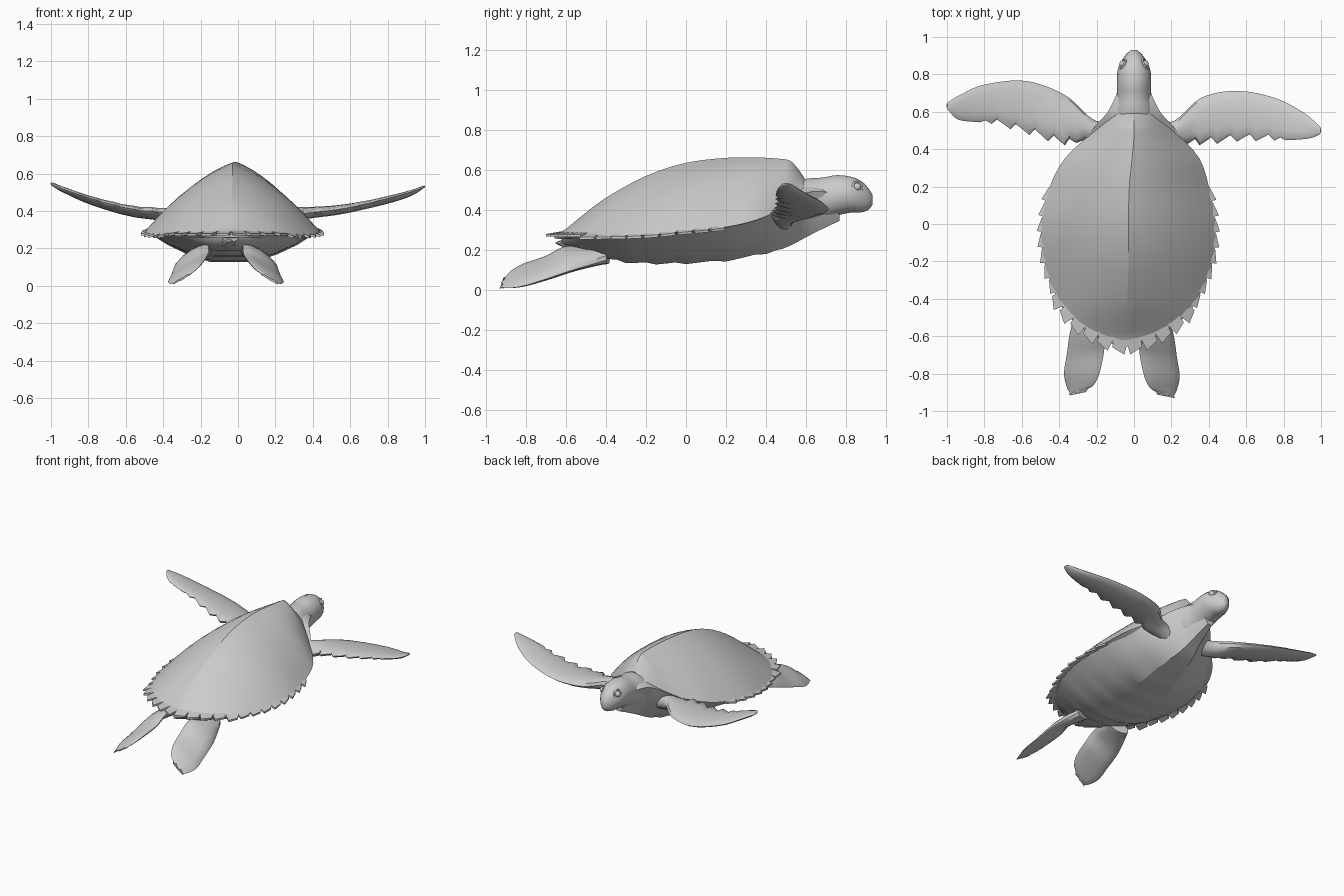
import bpy, bmesh, math
from mathutils import Vector as V

if "Cube" in bpy.data.objects:
    bpy.data.objects.remove(bpy.data.objects["Cube"])


def spline(rows, steps):
    """Catmull-Rom resampling of table rows."""
    out, n = [], len(rows)
    for i in range(n - 1):
        p0, p1, p2, p3 = rows[max(i - 1, 0)], rows[i], rows[i + 1], rows[min(i + 2, n - 1)]
        for k in range(steps):
            t = k / steps
            out.append([0.5 * (2 * b + (c - a) * t + (2 * a - 5 * b + 4 * c - d) * t * t
                               + (3 * b - a - 3 * c + d) * t ** 3)
                        for a, b, c, d in zip(p0, p1, p2, p3)])
    out.append(list(rows[-1]))
    return out


def finish(name, bm, angle=30):
    bmesh.ops.recalc_face_normals(bm, faces=bm.faces)
    me = bpy.data.meshes.new(name)
    bm.to_mesh(me)
    bm.free()
    ob = bpy.data.objects.new(name, me)
    bpy.context.collection.objects.link(ob)
    bpy.ops.object.select_all(action='DESELECT')
    ob.select_set(True)
    bpy.context.view_layer.objects.active = ob
    bpy.ops.object.shade_smooth_by_angle(angle=math.radians(angle))
    return ob


def loft(name, rings, angle=30):
    bm = bmesh.new()
    vs = [[bm.verts.new(p) for p in r] for r in rings]
    n = len(vs[0])
    for a, b in zip(vs, vs[1:]):
        for j in range(n):
            bm.faces.new((a[j], a[(j + 1) % n], b[(j + 1) % n], b[j]))
    bm.faces.new(vs[0])
    bm.faces.new(vs[-1])
    return finish(name, bm, angle)


def fin(name, rows, frill=0.0, claws=0.0, steps=6):
    """Flipper from rows of leading point, trailing point, thickness."""
    rows = spline(rows, steps)
    mids = [(V(r[0:3]) + V(r[3:6])) / 2 for r in rows]
    rings, last = [], len(rows) - 1
    for i, r in enumerate(rows):
        lead, trail = V(r[0:3]), V(r[3:6])
        span = (mids[min(i + 1, last)] - mids[max(i - 1, 0)]).normalized()
        if 0.2 < i / last < 0.6:
            trail -= (trail - lead) * frill * (i % 3) / 2
        chord = trail - lead
        nrm = chord.cross(span).normalized()
        ring = []
        for j in range(12):
            a = math.tau * j / 12
            p = lead + chord * (0.5 - 0.5 * math.cos(a)) + nrm * (r[6] / 2 * math.sin(a))
            if i == last and min(j, 12 - j) % 2:
                p += span * claws
            ring.append(p)
        rings.append(ring)
    return loft(name, rings, 35)


# Domed upper shell: y, centre x, half width, ridge z, rim z
shell = spline([
    (-.655, -.04, .03, .285, .272), (-.61, -.04, .15, .298, .27), (-.52, -.04, .285, .37, .27),
    (-.40, -.035, .375, .46, .27), (-.20, -.03, .45, .57, .275), (0, -.03, .465, .635, .295),
    (.20, -.025, .425, .66, .315), (.35, -.01, .36, .662, .35), (.47, 0, .245, .655, .40),
    (.52, 0, .19, .645, .43), (.555, 0, .14, .61, .47), (.59, 0, .10, .56, .50)], 3)
rings = []
for y, cx, w, top, rim in shell:
    ring = []
    for k in range(-8, 9):
        t = k / 8
        h = 1 - 0.42 * abs(t) - 0.58 * t * t
        ring.append((cx + w * t, y, rim + (top - rim) * h))
    ring += [(cx + w * .8, y, rim - .015), (cx - w * .8, y, rim - .015)]
    rings.append(ring)
loft("upper_shell", rings, 22)

# Jagged marginal plates around the rim
side = [r for r in shell if r[0] < .25]
path = [V((r[1] + r[2], r[0], r[4])) for r in reversed(side)]
path += [V((r[1] - r[2], r[0], r[4])) for r in side]
dist = [0]
for a, b in zip(path, path[1:]):
    dist.append(dist[-1] + (b - a).length)


def along(s):
    for i in range(len(path) - 1):
        if s <= dist[i + 1]:
            return path[i].lerp(path[i + 1], (s - dist[i]) / (dist[i + 1] - dist[i]))
    return path[-1].copy()


bm = bmesh.new()
COUNT = 26
for i in range(COUNT):
    a, b = along(dist[-1] * i / COUNT), along(dist[-1] * (i + 1) / COUNT)
    d = (b - a).normalized()
    out = V((0, 0, 1)).cross(d).normalized()
    big, small = (.045, .02) if a.y < -.4 else (.024, .004)
    ea, eb = (small, big) if i < COUNT / 2 else (big, small)
    lift = V((0, 0, .008 if a.y < -.5 else -.004))
    top = [a - out * .05 + V((0, 0, .024)), b - out * .05 + V((0, 0, .024)),
           b.lerp(a, .08) + out * eb + lift, a.lerp(b, .08) + out * ea + lift]
    hi = [bm.verts.new(p) for p in top]
    lo = [bm.verts.new(p - V((0, 0, .02 if j < 2 else .012))) for j, p in enumerate(top)]
    bm.faces.new(hi)
    bm.faces.new(lo[::-1])
    for j in range(4):
        bm.faces.new((hi[j], lo[j], lo[(j + 1) % 4], hi[(j + 1) % 4]))
finish("marginal_plates", bm)

# Belly with faint stepped plates: y, centre x, half width, top z, bottom z
belly = spline([
    (-.62, -.04, .06, .27, .235), (-.55, -.04, .22, .27, .20), (-.42, -.035, .34, .275, .16),
    (-.30, -.03, .40, .275, .135), (-.15, -.03, .435, .285, .128), (0, -.03, .44, .295, .13),
    (.20, -.02, .40, .32, .143), (.40, 0, .30, .38, .18), (.52, 0, .21, .45, .222),
    (.60, 0, .14, .50, .265), (.70, 0, .09, .50, .315), (.765, 0, .06, .45, .345)], 3)
half = [(0, 0), (.28, .0), (.55, .25), (.8, .58), (1, .94), (.5, 1.1)]
section = half + [(-x, f) for x, f in reversed(half[1:])]
rings = []
for i, (y, cx, w, top, low) in enumerate(belly):
    step = .005 * (i % 3) if -.5 < y < .45 else 0
    rings.append([(cx + w * x, y, low + step * (1 - min(f, 1)) + (top - low) * f)
                  for x, f in section])
loft("belly", rings, 20)

# Head and neck: y, half width, top z, bottom z
head = spline([
    (.48, .13, .52, .30), (.60, .115, .557, .31), (.68, .094, .563, .345), (.75, .092, .575, .37),
    (.82, .088, .568, .385), (.87, .068, .548, .386), (.91, .04, .51, .40),
    (.93, .015, .475, .425)], 3)
loft("head", [[(w * math.cos(math.tau * k / 18), y,
                (top + low) / 2 + (top - low) / 2 * math.sin(math.tau * k / 18))
               for k in range(18)] for y, w, top, low in head], 40)

# Eyes with lids
for s, tag in ((1, "right"), (-1, "left")):
    turn = (0, math.radians(75 * s), math.radians(28 * s))
    spot = (s * .059, .855, .515)
    bpy.ops.mesh.primitive_uv_sphere_add(segments=14, ring_count=8, radius=.02, location=spot)
    eye = bpy.context.object
    eye.name = "eye_" + tag
    bpy.ops.object.shade_smooth()
    bpy.ops.mesh.primitive_torus_add(major_segments=16, minor_segments=6, major_radius=.026,
                                     minor_radius=.006, location=spot, rotation=turn)
    bpy.context.object.name = "eyelid_" + tag
    bpy.ops.object.shade_smooth()

# Front flippers, posed slightly differently
fin("front_flipper_right", [
    (.10, .53, .37, .12, .42, .34, .13), (.22, .555, .39, .23, .435, .35, .10),
    (.36, .675, .39, .35, .42, .385, .065), (.55, .712, .405, .55, .44, .41, .05),
    (.75, .675, .44, .75, .445, .455, .04), (.90, .60, .48, .92, .455, .50, .03),
    (.985, .53, .525, .985, .475, .525, .015), (1, .51, .53, .998, .49, .535, .005)], frill=.14)
fin("front_flipper_left", [
    (-.10, .53, .37, -.12, .42, .34, .13), (-.22, .56, .38, -.25, .45, .35, .10),
    (-.37, .69, .37, -.37, .42, .39, .07), (-.58, .765, .39, -.56, .475, .41, .055),
    (-.80, .745, .45, -.76, .535, .46, .04), (-.93, .69, .51, -.93, .555, .515, .03),
    (-.995, .65, .54, -.985, .60, .545, .015), (-1, .64, .55, -1, .625, .55, .005)], frill=.14)

# Rear flippers, mirrored about the tail line
rear = [(-.27, -.38, .15, -.14, -.42, .20, .08), (-.335, -.55, .10, -.155, -.58, .215, .06),
        (-.36, -.70, .05, -.16, -.68, .17, .045), (-.374, -.80, .02, -.185, -.80, .13, .035),
        (-.36, -.87, .01, -.215, -.86, .095, .02), (-.345, -.90, .013, -.245, -.88, .07, .01)]
fin("rear_flipper_left", rear, claws=.02)
fin("rear_flipper_right", [(-.13 - r[0], r[1] - .015, r[2], -.13 - r[3], r[4] - .015, r[5], r[6])
                           for r in rear], claws=.02)

# Short tail
tail = [(-.48, .07, .23), (-.58, .045, .23), (-.63, .02, .235), (-.65, .005, .235)]
loft("tail", [[(-.05 + r * math.cos(math.tau * k / 8), y, z + .6 * r * math.sin(math.tau * k / 8))
               for k in range(8)] for y, r, z in spline(tail, 2)])
